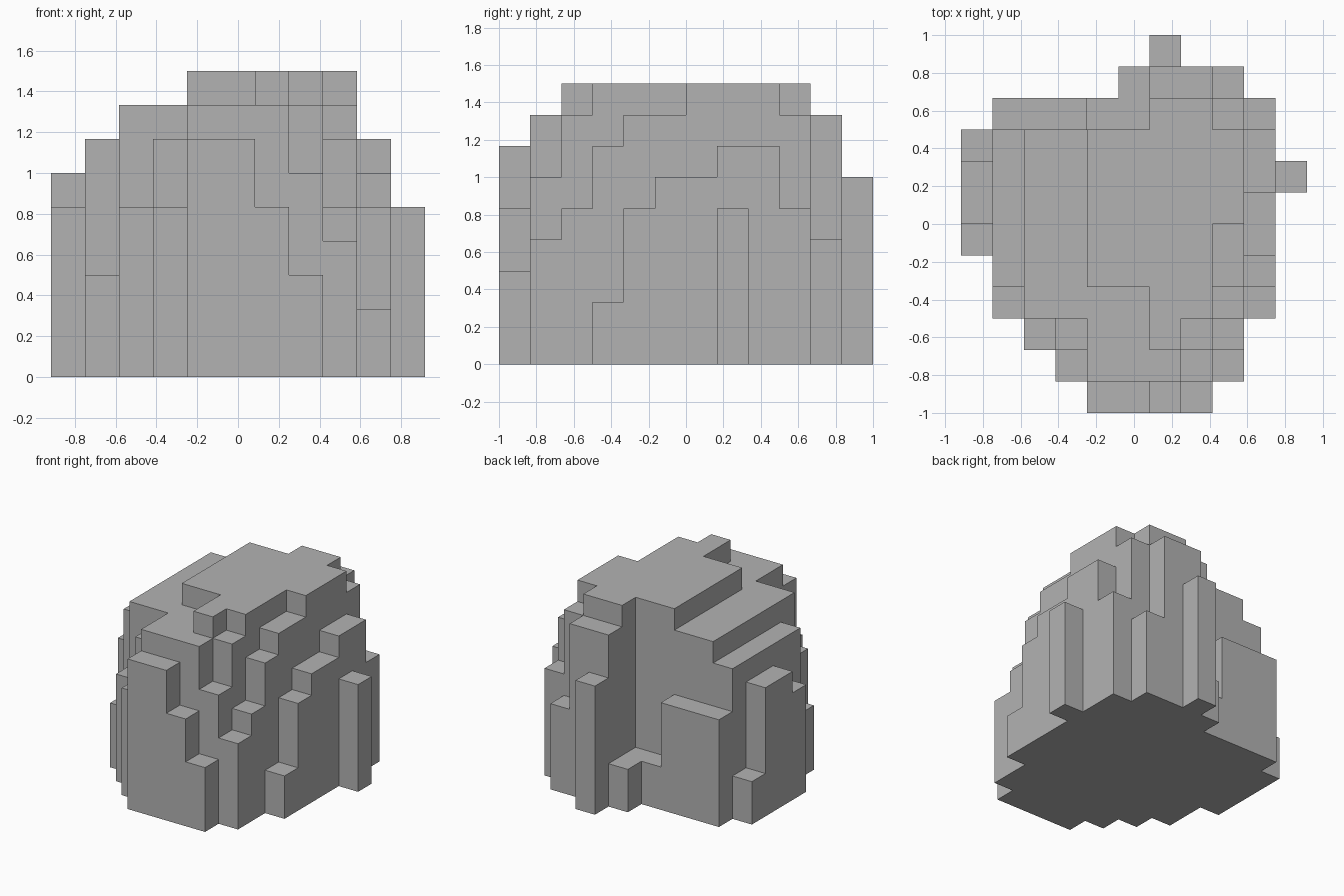
import bpy
import bmesh
import math

cube = bpy.data.objects.get("Cube")
if cube:
    bpy.data.objects.remove(cube, do_unlink=True)

# Stepped boulder: column heights in blocks, one row per strip, front to back
BLOCK = 1 / 6
HEIGHTS = [
    "....7753...",
    "...588864..",
    "..5788985..",
    ".388889972.",
    ".788999985.",
    "5788999986.",
    "6788999996.",
    "67889999975",
    "2788999997.",
    ".555229985.",
    ".....2884..",
    "......6....",
]
ROWS, COLS = len(HEIGHTS), len(HEIGHTS[0])


def height(col, row):
    """Height of a column in blocks; empty cells count as ground."""
    if 0 <= col < COLS and 0 <= row < ROWS and HEIGHTS[row][col] != ".":
        return int(HEIGHTS[row][col])
    return 0


def add_face(bm, corners):
    bm.faces.new([bm.verts.new(((x - COLS / 2) * BLOCK,
                                (y - ROWS / 2) * BLOCK,
                                z * BLOCK)) for x, y, z in corners])


def build_shell(bm):
    """Tops, bottoms and only the exposed walls of each column."""
    for row in range(ROWS):
        for col in range(COLS):
            h = height(col, row)
            if not h:
                continue
            ring = [(col, row), (col + 1, row), (col + 1, row + 1), (col, row + 1)]
            sides = [(0, -1), (1, 0), (0, 1), (-1, 0)]
            add_face(bm, [(x, y, h) for x, y in ring])
            add_face(bm, [(x, y, 0) for x, y in reversed(ring)])
            for n, (dx, dy) in enumerate(sides):
                a, b = ring[n], ring[(n + 1) % len(ring)]
                for z in range(height(col + dx, row + dy), h):
                    add_face(bm, [(*a, z), (*b, z), (*b, z + 1), (*a, z + 1)])


# Stone colour
stone = bpy.data.materials.new("stone_grey")
stone.use_nodes = True
grey = (0.45, 0.45, 0.45, 1)
stone.diffuse_color = grey
shader = next(n for n in stone.node_tree.nodes if n.type == "BSDF_PRINCIPLED")
shader.inputs["Base Color"].default_value = grey

# Boulder mesh, with coplanar block faces merged into large flat ones
bm = bmesh.new()
build_shell(bm)
bmesh.ops.remove_doubles(bm, verts=bm.verts, dist=BLOCK / 100)
bmesh.ops.dissolve_limit(bm, angle_limit=math.radians(1),
                         verts=bm.verts, edges=bm.edges)
mesh = bpy.data.meshes.new("boulder")
bm.to_mesh(mesh)
bm.free()
mesh.materials.append(stone)
boulder = bpy.data.objects.new("boulder", mesh)
bpy.context.collection.objects.link(boulder)
